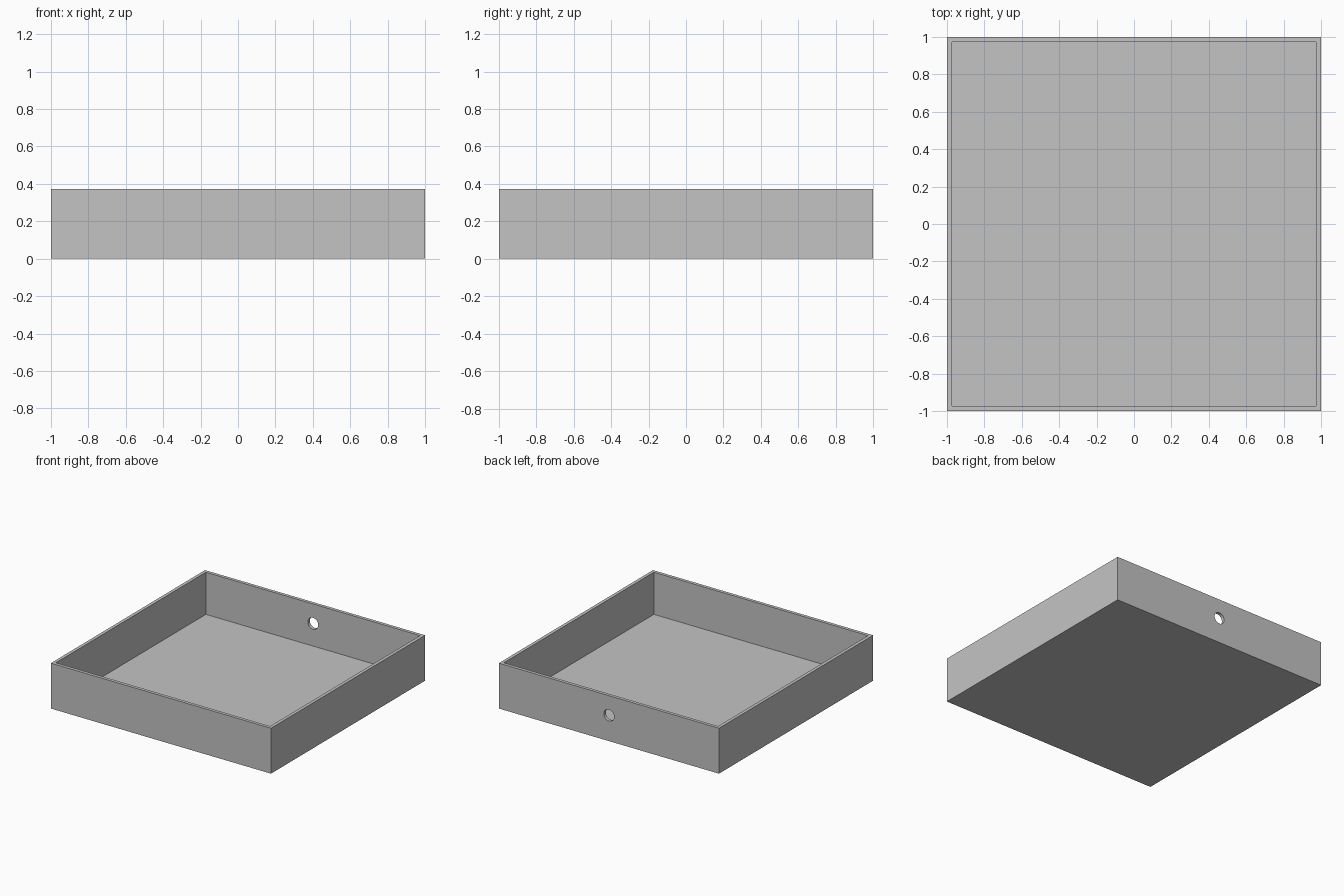
import bpy
import math

cube = bpy.data.objects.get("Cube")
if cube:
    bpy.data.objects.remove(cube, do_unlink=True)

SIZE, HEIGHT, WALL = 2.0, 0.373, 0.027
HOLE_RADIUS, HOLE_Z = 0.047, 0.212

grey = bpy.data.materials.new("plain_grey")
grey.use_nodes = True
grey.diffuse_color = (0.55, 0.55, 0.55, 1)
grey.node_tree.nodes["Principled BSDF"].inputs["Base Color"].default_value = (0.55, 0.55, 0.55, 1)


def box(name, size, location):
    bpy.ops.mesh.primitive_cube_add(size=1, location=location)
    obj = bpy.context.object
    obj.name = name
    obj.scale = size
    bpy.ops.object.transform_apply(location=True, rotation=False, scale=True)
    obj.data.materials.append(grey)
    return obj


def cut(target, cutter):
    mod = target.modifiers.new("cut_" + cutter.name, "BOOLEAN")
    mod.operation = "DIFFERENCE"
    mod.solver = "EXACT"
    mod.object = cutter
    bpy.context.view_layer.objects.active = target
    bpy.ops.object.modifier_apply(modifier=mod.name)
    bpy.data.objects.remove(cutter, do_unlink=True)


# Open tray: solid block hollowed from above, leaving thin walls and floor
tray = box("tray", (SIZE, SIZE, HEIGHT), (0, 0, HEIGHT / 2))
inner = SIZE - 2 * WALL
cavity = box("cavity", (inner, inner, HEIGHT), (0, 0, WALL + HEIGHT / 2))
cavity.hide_render = True
cut(tray, cavity)

# Round cable hole through the middle of the back wall
bpy.ops.mesh.primitive_cylinder_add(
    vertices=32, radius=HOLE_RADIUS, depth=0.2,
    location=(0, SIZE / 2, HOLE_Z), rotation=(math.pi / 2, 0, 0))
drill = bpy.context.object
drill.name = "cable_hole"
drill.hide_render = True
drill.data.materials.append(grey)
cut(tray, drill)

# Smooth bore, crisp box edges
bpy.ops.object.select_all(action="DESELECT")
tray.select_set(True)
bpy.context.view_layer.objects.active = tray
bpy.ops.object.shade_smooth_by_angle(angle=math.radians(30))
